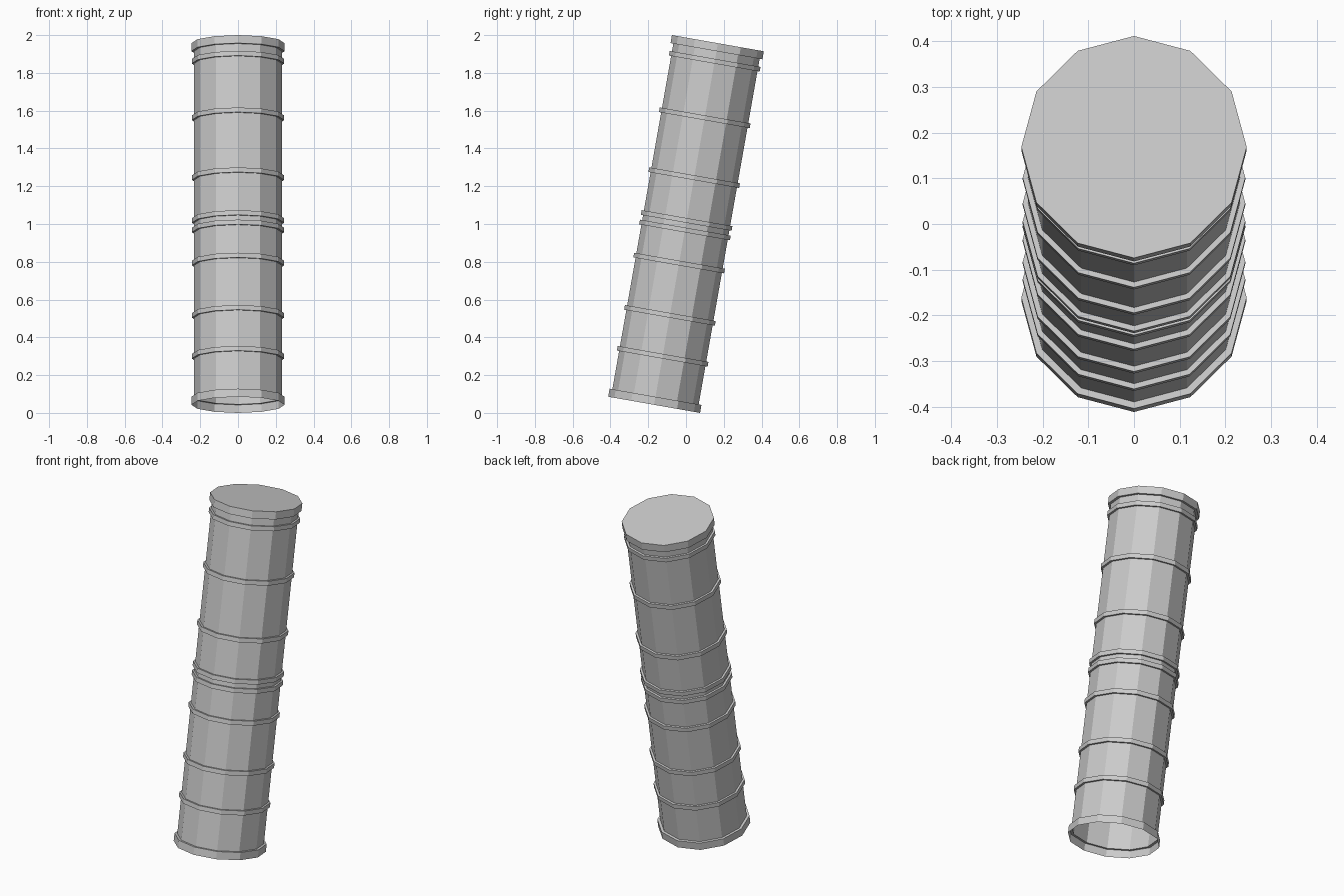
import bpy, bmesh, math
from mathutils import Matrix

cube = bpy.data.objects.get("Cube")
if cube:
    bpy.data.objects.remove(cube, do_unlink=True)

SIDES = 12
HALF = 0.972          # half length along the axis
TUBE_R, BAND_R, RIM_R = 0.232, 0.244, 0.247
RIM_H, BAND_H = 0.043, 0.025
LEAN = Matrix.Translation((0, 0, 1)) @ Matrix.Rotation(math.radians(-10), 4, "X")

grey = bpy.data.materials.new("plain grey")
grey.use_nodes = True
grey.diffuse_color = (0.6, 0.6, 0.6, 1)
grey.node_tree.nodes["Principled BSDF"].inputs["Base Color"].default_value = (0.6, 0.6, 0.6, 1)


def lathe(name, profile):
    """Turn a (radius, height) profile, listed bottom to top, into a leaning faceted part."""
    bm = bmesh.new()
    verts = [bm.verts.new((0, -r, z)) for r, z in profile]
    edges = [bm.edges.new(pair) for pair in zip(verts, verts[1:])]
    bmesh.ops.spin(bm, geom=verts + edges, cent=(0, 0, 0), axis=(0, 0, 1),
                   angle=math.tau, steps=SIDES, use_merge=True)
    bmesh.ops.remove_doubles(bm, verts=bm.verts, dist=0.0001)
    # Point every face away from the axis, or along it for the flat ledges
    middle = (profile[0][1] + profile[-1][1]) / 2
    for f in bm.faces:
        c = f.calc_center_median()
        f.normal_update()
        flat = abs(f.normal.z) > 0.5
        out = f.normal.z * (c.z - middle) if flat else f.normal.x * c.x + f.normal.y * c.y
        if out < 0:
            f.normal_flip()
    mesh = bpy.data.meshes.new(name)
    bm.to_mesh(mesh)
    bm.free()
    mesh.materials.append(grey)
    obj = bpy.data.objects.new(name, mesh)
    obj.matrix_world = LEAN
    bpy.context.collection.objects.link(obj)
    return obj


# Hollow tube, open at the bottom
low, high = -HALF + RIM_H, HALF - RIM_H
lathe("tube", [(TUBE_R, low), (TUBE_R, high)])

# Open collar around the bottom end
lathe("bottom_collar", [(RIM_R, -HALF), (RIM_R, low), (TUBE_R, low)])

# Closed cap on the top end
lathe("top_cap", [(TUBE_R, high), (RIM_R, high), (RIM_R, HALF), (0, HALF)])

# Raised bands along the tube
for i, z in enumerate((-0.711, -0.491, -0.21, -0.032, 0.019, 0.249, 0.571, 0.875)):
    a, b = z - BAND_H / 2, z + BAND_H / 2
    lathe(f"band_{i + 1}", [(TUBE_R, a), (BAND_R, a), (BAND_R, b), (TUBE_R, b)])
